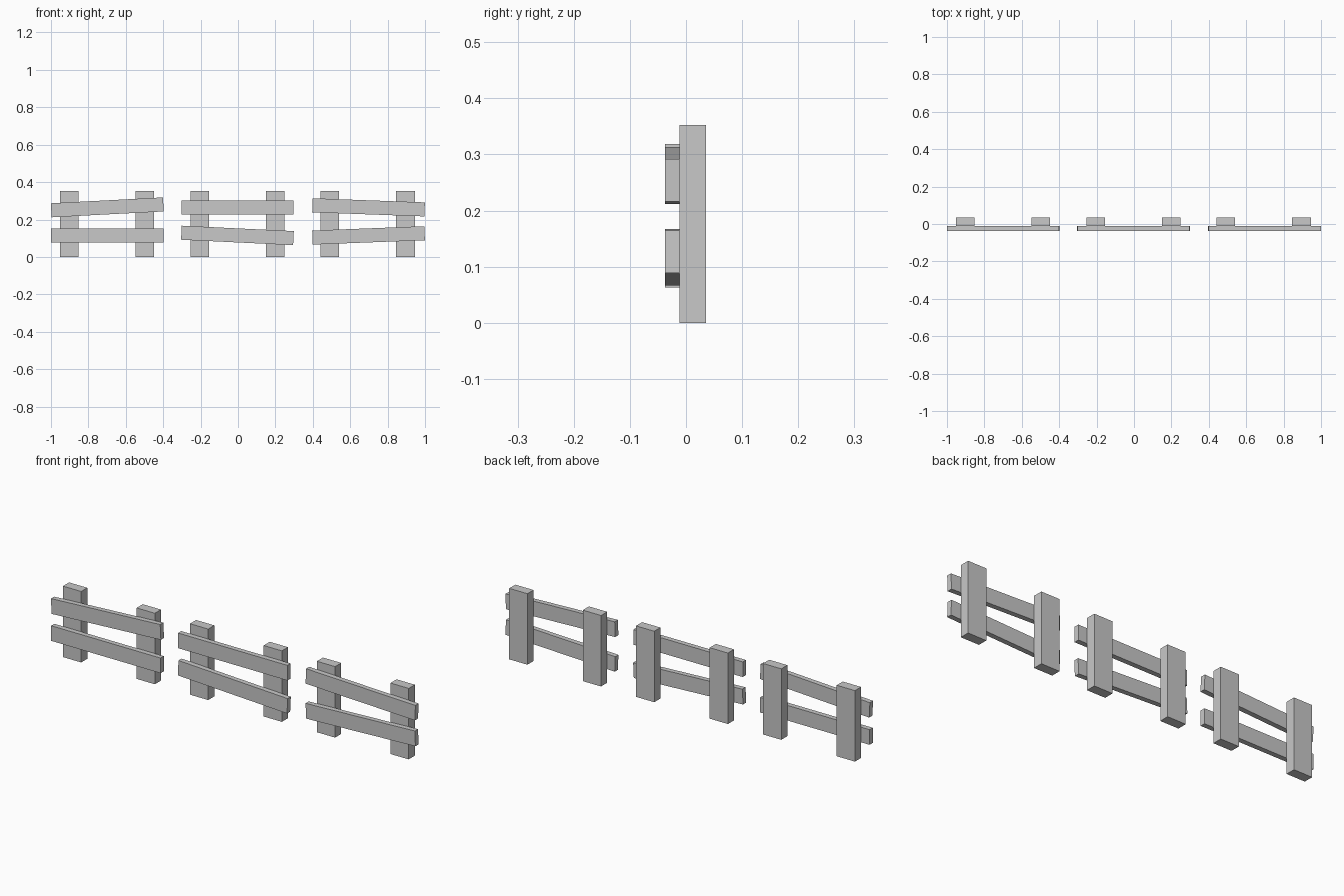
import bpy
from math import radians
from mathutils import Matrix

cube = bpy.data.objects.get("Cube")
if cube:
    bpy.data.objects.remove(cube, do_unlink=True)

# One plain grey for the whole fence
grey = bpy.data.materials.new("plain_grey")
grey.use_nodes = True
colour = (0.58, 0.58, 0.58, 1)
grey.diffuse_color = colour
grey.node_tree.nodes["Principled BSDF"].inputs["Base Color"].default_value = colour

POST = (0.1, 0.048, 0.352)
RAIL = (0.6, 0.025, 0.075)
POST_Y, RAIL_Y = 0.012, -0.0245


def board(name, size, centre, tilt=0):
    """Flat-faced board; a positive tilt raises its +x end."""
    bpy.ops.mesh.primitive_cube_add(size=1, location=centre)
    obj = bpy.context.object
    obj.name = name
    obj.data.transform(Matrix.Diagonal((*size, 1)))
    obj.rotation_euler.y = -radians(tilt)
    obj.data.materials.append(grey)


# Section: name, post centre x, rail centre x, upper and lower rail tilt
sections = [
    ("right", -0.7, -0.699, 3, 0),
    ("middle", -0.003, -0.003, 0, -2.75),
    ("left", 0.693, 0.698, -2.1, 2.2),
]
for name, post_x, rail_x, upper_tilt, lower_tilt in sections:
    for side, sign in (("right", -1), ("left", 1)):
        board(f"{name}_section_{side}_post", POST,
              (post_x + sign * 0.202, POST_Y, POST[2] / 2))
    board(f"{name}_section_upper_rail", RAIL, (rail_x, RAIL_Y, 0.265), upper_tilt)
    board(f"{name}_section_lower_rail", RAIL, (rail_x, RAIL_Y, 0.115), lower_tilt)
